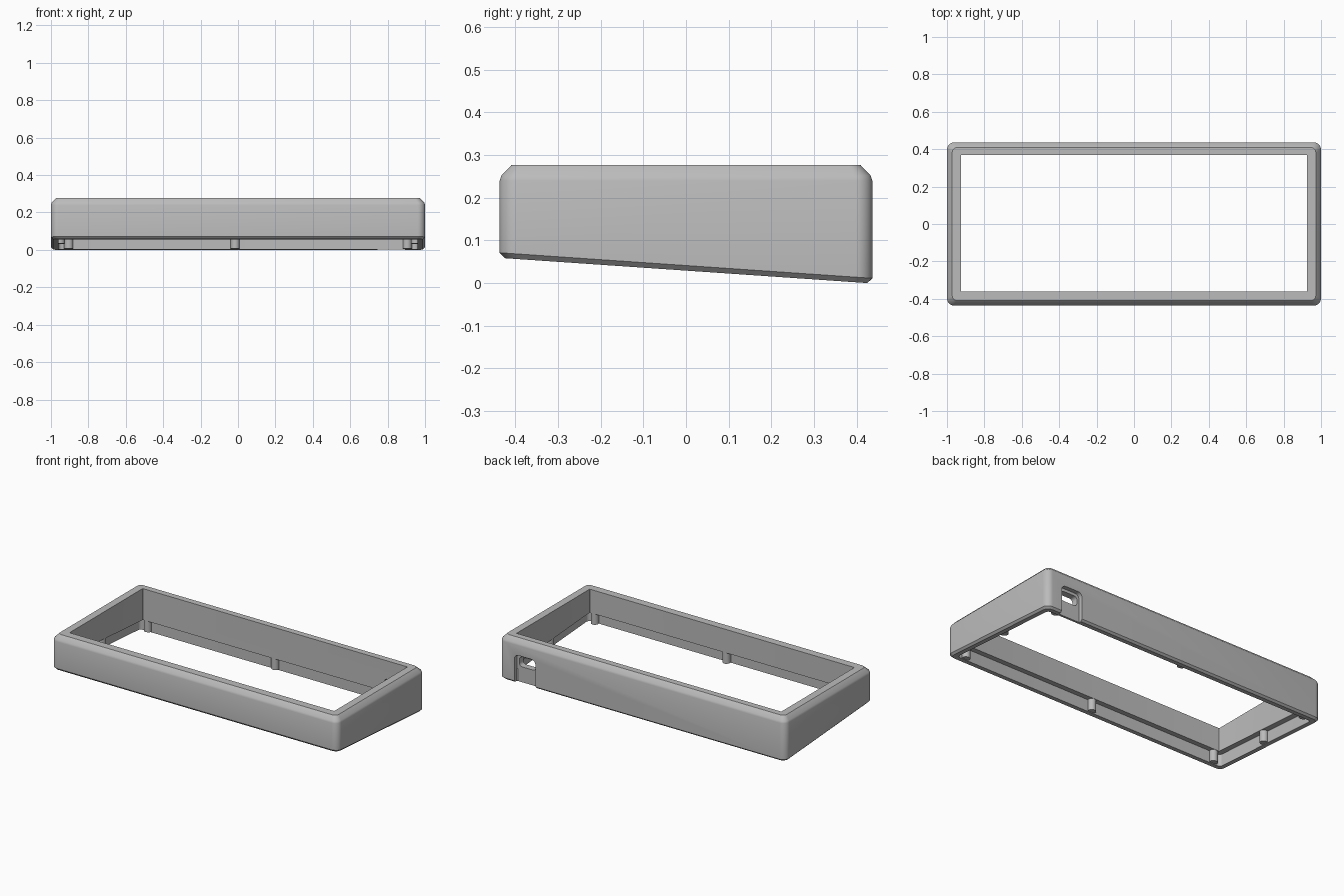
import bpy, bmesh
from math import cos, sin, pi, radians

if "Cube" in bpy.data.objects:
    bpy.data.objects.remove(bpy.data.objects["Cube"], do_unlink=True)

grey = bpy.data.materials.new("plain_grey")
grey.use_nodes = True
colour = (0.5, 0.5, 0.5, 1)
grey.diffuse_color = colour
grey.node_tree.nodes["Principled BSDF"].inputs["Base Color"].default_value = colour

TOP = 0.277
HALF_Y = 0.437


def tilt(lift):
    """Height of the sloping underside, raised by lift."""
    return lambda y: 0.0292 - 0.0686 * y + lift


def level(z):
    return lambda y: z


def make_object(name, bm):
    bmesh.ops.recalc_face_normals(bm, faces=bm.faces)
    mesh = bpy.data.meshes.new(name)
    bm.to_mesh(mesh)
    bm.free()
    mesh.materials.append(grey)
    obj = bpy.data.objects.new(name, mesh)
    bpy.context.collection.objects.link(obj)
    return obj


def smooth(obj, angle=35):
    bpy.ops.object.select_all(action='DESELECT')
    obj.select_set(True)
    bpy.context.view_layer.objects.active = obj
    bpy.ops.object.shade_smooth_by_angle(angle=radians(angle))


def ring(bm, half_x, y_min, y_max, radius, height, steps=8):
    """Rounded rectangle of vertices, counter-clockwise."""
    verts = []
    corners = ((1, y_max, 1), (-1, y_max, 1), (-1, y_min, -1), (1, y_min, -1))
    for quarter, (sx, y_edge, sy) in enumerate(corners):
        for i in range(steps + 1):
            a = (quarter + i / steps) * pi / 2
            x = sx * (half_x - radius) + radius * cos(a)
            y = y_edge - sy * radius + radius * sin(a)
            verts.append(bm.verts.new((x, y, height(y))))
    return verts


# Frame: closed loop of rings around the wall section
bm = bmesh.new()


def outer(inset, height):
    return ring(bm, 1 - inset, inset - HALF_Y, HALF_Y - inset, 0.04 - inset * 0.5, height)


def opening(height):
    return ring(bm, 0.925, -0.36, 0.37, 0.002, height)


def recess(height):
    return ring(bm, 0.96, -0.395, 0.395, 0.02, height)


rings = [
    outer(0.012, tilt(0)),
    outer(0, tilt(0.012)),
    outer(0, level(0.24)),
    outer(0.004, level(0.252)),
    outer(0.028, level(TOP)),
    opening(level(TOP)),
    opening(tilt(0.075)),
    recess(tilt(0.075)),
    recess(tilt(0)),
]
for a, b in zip(rings, rings[1:] + rings[:1]):
    for i in range(len(a)):
        j = (i + 1) % len(a)
        bm.faces.new((a[i], a[j], b[j], b[i]))
frame = make_object("case_frame", bm)


# Connector pocket and through hole in the back wall
def cut(name, x, y, z, radius):
    bm = bmesh.new()
    bmesh.ops.create_cube(bm, size=1)
    for v in bm.verts:
        v.co = [lo + (hi - lo) * (c + 0.5) for c, (lo, hi) in zip(v.co, (x, y, z))]
    edges = [e for e in bm.edges
             if abs(e.verts[0].co.y - e.verts[1].co.y) > 0.01]
    bmesh.ops.bevel(bm, geom=edges, offset=radius, segments=6,
                    profile=0.5, affect='EDGES')
    cutter = make_object(name, bm)
    cutter.hide_render = True
    mod = frame.modifiers.new(name, 'BOOLEAN')
    mod.operation = 'DIFFERENCE'
    mod.solver = 'EXACT'
    mod.object = cutter
    bpy.context.view_layer.objects.active = frame
    bpy.ops.object.modifier_apply(modifier=name)
    bpy.data.objects.remove(cutter, do_unlink=True)


cut("connector_pocket", (0.746, 0.894), (0.41, 0.5), (-0.1, 0.178), 0.03)
cut("connector_hole", (0.762, 0.878), (0.3, 0.45), (0.098, 0.16), 0.02)
smooth(frame)


# Screw bosses inside the bottom recess
def boss(name, x, y):
    bm = bmesh.new()
    bmesh.ops.create_cone(bm, cap_ends=True, segments=24,
                          radius1=0.024, radius2=0.024, depth=1)
    for v in bm.verts:
        lift = 0.078 if v.co.z > 0 else 0.004
        v.co.x += x
        v.co.y += y
        v.co.z = tilt(lift)(v.co.y)
    smooth(make_object(name, bm))


for sx, side in ((1, "left"), (-1, "right")):
    boss(f"{side}_middle_boss", sx * 0.95, 0)
    for y, end in ((-0.385, "front"), (0.394, "back")):
        boss(f"{end}_{side}_boss", sx * 0.905, y)
for y, end in ((-0.385, "front"), (0.394, "back")):
    boss(f"{end}_middle_boss", -0.015, y)
